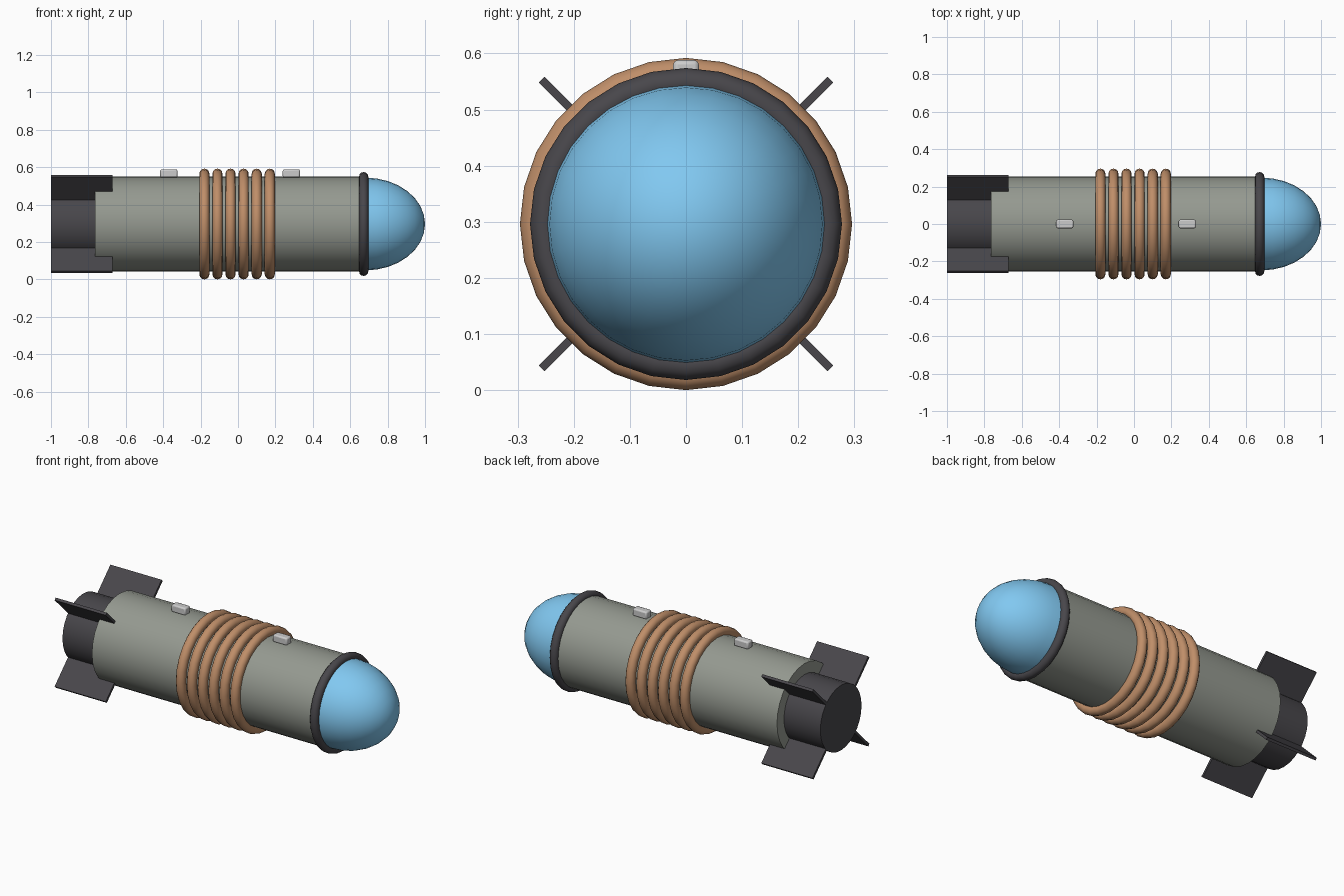
import bpy
from math import pi, radians, cos, sin

if "Cube" in bpy.data.objects:
    bpy.data.objects.remove(bpy.data.objects["Cube"])

AXIS_Z = 0.296   # height of the long axis
SIDES = 28


def material(name, rgb):
    m = bpy.data.materials.new(name)
    m.diffuse_color = (*rgb, 1)
    m.use_nodes = True
    m.node_tree.nodes["Principled BSDF"].inputs["Base Color"].default_value = m.diffuse_color
    return m


HULL = material("hull_grey", (0.30, 0.32, 0.28))
DARK = material("dark_metal", (0.065, 0.062, 0.07))
COPPER = material("copper", (0.52, 0.27, 0.14))
GLASS = material("blue_dome", (0.22, 0.58, 0.88))


def finish(name, mat=None, smooth=True):
    ob = bpy.context.object
    ob.name = name
    if mat:
        ob.data.materials.append(mat)
    bpy.ops.object.transform_apply(location=False, rotation=True, scale=True)
    if smooth:
        bpy.ops.object.shade_smooth_by_angle(angle=radians(40))
    return ob


def tube(name, x0, x1, r, mat):
    bpy.ops.mesh.primitive_cylinder_add(vertices=SIDES, radius=r, depth=x1 - x0,
                                        location=((x0 + x1) / 2, 0, AXIS_Z),
                                        rotation=(0, pi / 2, 0))
    return finish(name, mat)


def ring(name, x, major, minor, mat):
    bpy.ops.mesh.primitive_torus_add(major_segments=SIDES, minor_segments=12,
                                     major_radius=major, minor_radius=minor,
                                     location=(x, 0, AXIS_Z), rotation=(0, pi / 2, 0))
    return finish(name, mat)


# Main body and rear nozzle
tube("body", -0.765, 0.675, 0.254, HULL)
tube("nozzle", -1.0, -0.75, 0.19, DARK)

# Coil rings around the middle
for i in range(6):
    ring(f"coil_ring_{i + 1}", -0.18 + 0.07 * i, 0.269, 0.027, COPPER)

# Nose collar and stretched dome
ring("nose_collar", 0.672, 0.253, 0.025, DARK)
bpy.ops.mesh.primitive_uv_sphere_add(segments=32, ring_count=16, radius=1,
                                     location=(0.68, 0, AXIS_Z),
                                     rotation=(0, pi / 2, 0))
bpy.context.object.scale = (0.248, 0.248, 0.32)
dome = finish("nose_dome", GLASS)
# keep only the front half
import bmesh
bm = bmesh.new()
bm.from_mesh(dome.data)
bmesh.ops.delete(bm, geom=[v for v in bm.verts if v.co.x < -0.001], context='VERTS')
bm.to_mesh(dome.data)
bm.free()

# Four diagonal tail fins
R_IN, R_OUT = 0.15, 0.364
for i in range(4):
    a = pi / 4 + i * pi / 2
    r = (R_IN + R_OUT) / 2
    bpy.ops.mesh.primitive_cube_add(size=1,
                                    location=(-0.835, r * cos(a), AXIS_Z + r * sin(a)),
                                    rotation=(a, 0, 0))
    bpy.context.object.scale = (0.33, R_OUT - R_IN, 0.015)
    finish(f"tail_fin_{i + 1}", DARK, smooth=False)

# Suspension lugs on top
for i, x in enumerate((-0.37, 0.285)):
    bpy.ops.mesh.primitive_cube_add(size=1, location=(x, 0, AXIS_Z + 0.27))
    bpy.context.object.scale = (0.092, 0.046, 0.044)
    lug = finish(f"lug_{i + 1}", None, smooth=False)
    bev = lug.modifiers.new("bevel", 'BEVEL')
    bev.width = 0.008
    bev.segments = 2
    bpy.ops.object.shade_smooth_by_angle(angle=radians(40))
